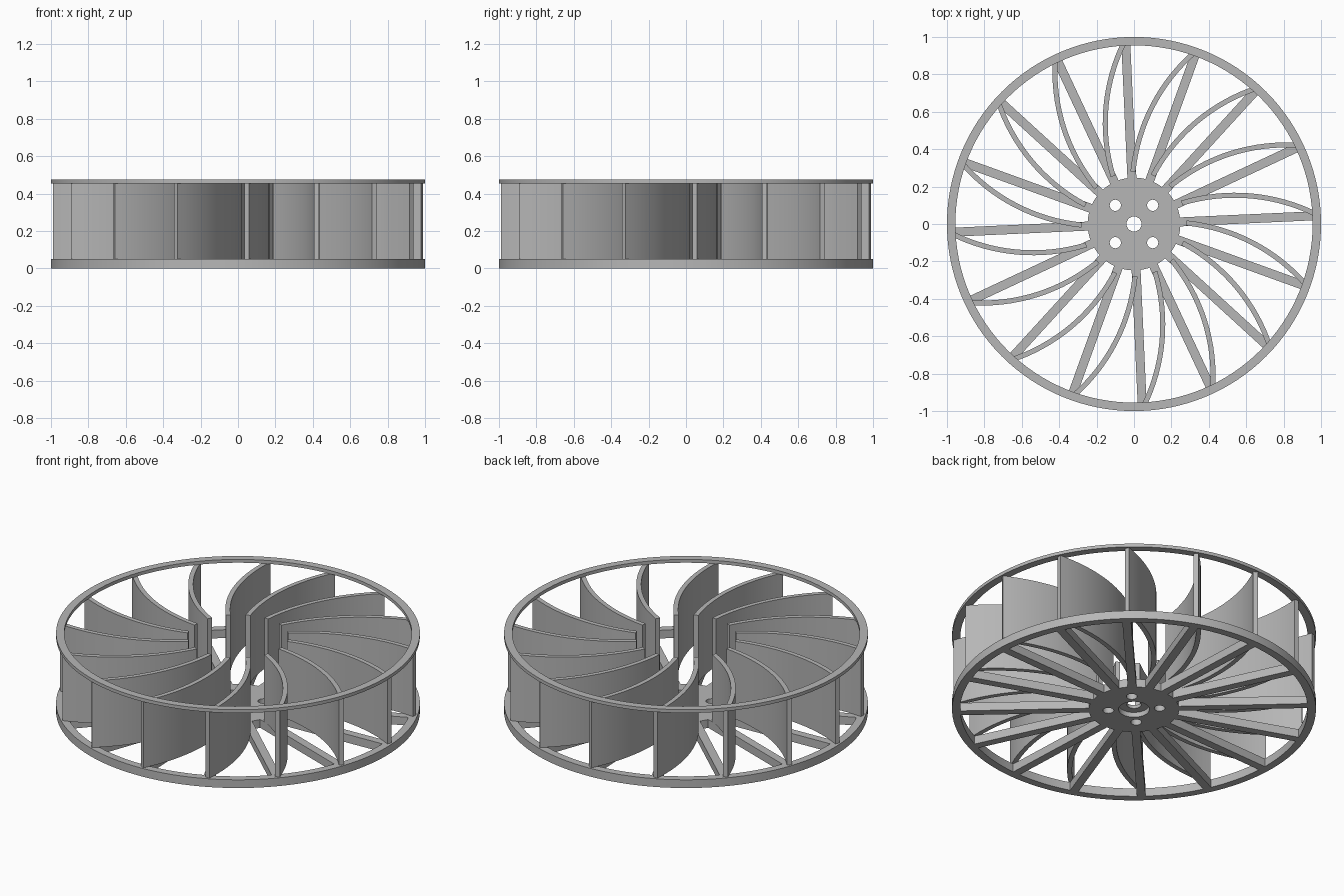
import bpy, bmesh
from math import cos, sin, pi, radians, atan2, hypot
from mathutils import Matrix

if "Cube" in bpy.data.objects:
    bpy.data.objects.remove(bpy.data.objects["Cube"])

BLADES = 16
STEP = 2 * pi / BLADES
FIRST = radians(2.6)
BASE_TOP, RING_BOTTOM, TOP = 0.05, 0.455, 0.475

grey = bpy.data.materials.new("plain grey")
grey.use_nodes = True
grey.diffuse_color = (0.47, 0.47, 0.47, 1)
grey.node_tree.nodes["Principled BSDF"].inputs["Base Color"].default_value = grey.diffuse_color


def finish(bm, name):
    bmesh.ops.recalc_face_normals(bm, faces=bm.faces)
    mesh = bpy.data.meshes.new(name)
    bm.to_mesh(mesh)
    bm.free()
    mesh.materials.append(grey)
    obj = bpy.data.objects.new(name, mesh)
    bpy.context.collection.objects.link(obj)
    return obj


def smooth(obj):
    bpy.ops.object.select_all(action='DESELECT')
    obj.select_set(True)
    bpy.context.view_layer.objects.active = obj
    bpy.ops.object.shade_smooth_by_angle(angle=radians(30))


def lathe(name, profile, sides):
    """Revolve a closed (radius, height) profile about z."""
    bm = bmesh.new()
    loops = [[bm.verts.new((r * cos(a), r * sin(a), z)) for r, z in profile]
             for a in (2 * pi * i / sides for i in range(sides))]
    n = len(profile)
    for i in range(sides):
        a, b = loops[i], loops[(i + 1) % sides]
        for j in range(n):
            k = (j + 1) % n
            bm.faces.new((a[j], b[j], b[k], a[k]))
    return finish(bm, name)


def prism(name, outline, low, high, angle):
    """Extrude a flat outline upward and turn it about z."""
    bm = bmesh.new()
    face = bm.faces.new([bm.verts.new((x, y, low)) for x, y in outline])
    ext = bmesh.ops.extrude_face_region(bm, geom=[face])
    for v in ext["geom"]:
        if isinstance(v, bmesh.types.BMVert):
            v.co.z = high
    bm.transform(Matrix.Rotation(angle, 4, 'Z'))
    return finish(bm, name)


def circle_through(p, q, r):
    (ax, ay), (bx, by), (cx, cy) = p, q, r
    d = 2 * (ax * (by - cy) + bx * (cy - ay) + cx * (ay - by))
    a, b, c = ax * ax + ay * ay, bx * bx + by * by, cx * cx + cy * cy
    x = (a * (by - cy) + b * (cy - ay) + c * (ay - by)) / d
    y = (a * (cx - bx) + b * (ax - cx) + c * (bx - ax)) / d
    return x, y, hypot(ax - x, ay - y)


# Upper and lower rims
for name, low, high in (("lower_rim", 0, BASE_TOP), ("upper_rim", RING_BOTTOM, TOP)):
    smooth(lathe(name, [(0.955, low), (1, low), (1, high), (0.955, high)], 128))

# Hub with bore, underside recess and four bolt holes
hub = lathe("hub", [(0.085, 0), (0.248, 0), (0.248, BASE_TOP), (0.04, BASE_TOP),
                    (0.04, 0.03), (0.085, 0.03)], 64)
for x in (-0.1, 0.1):
    for y in (-0.1, 0.1):
        bm = bmesh.new()
        bmesh.ops.create_cone(bm, cap_ends=True, segments=24, radius1=0.03, radius2=0.03,
                              depth=0.3, matrix=Matrix.Translation((x, y, 0)))
        cutter = finish(bm, "bolt_hole_cutter")
        cutter.hide_render = True
        cut = hub.modifiers.new("bolt_hole", 'BOOLEAN')
        cut.object, cut.operation, cut.solver = cutter, 'DIFFERENCE', 'EXACT'
        bpy.context.view_layer.objects.active = hub
        bpy.ops.object.modifier_apply(modifier=cut.name)
        bpy.data.objects.remove(cutter)
smooth(hub)

# Curved blade outline: a thick circular arc from hub edge to rim
start, middle, tip = (0.26, 0.1), (0.52, 0.13), (0.985, 0.002)
cx, cy, radius = circle_through(start, middle, tip)
a0 = atan2(start[1] - cy, start[0] - cx)
a1 = atan2(tip[1] - cy, tip[0] - cx)
angles = [a0 + (a1 - a0) * i / 16 for i in range(17)]
half = 0.0135
blade = [(cx + (radius + half) * cos(a), cy + (radius + half) * sin(a)) for a in angles]
blade += [(cx + (radius - half) * cos(a), cy + (radius - half) * sin(a)) for a in reversed(angles)]

# Straight radial spoke outline
spoke = [(0.235, -0.024), (0.965, -0.024), (0.965, 0.024), (0.235, 0.024)]

for i in range(BLADES):
    turn = FIRST + i * STEP
    prism(f"spoke_{i + 1}", spoke, 0, BASE_TOP, turn)
    smooth(prism(f"blade_{i + 1}", blade, BASE_TOP, RING_BOTTOM, turn))
